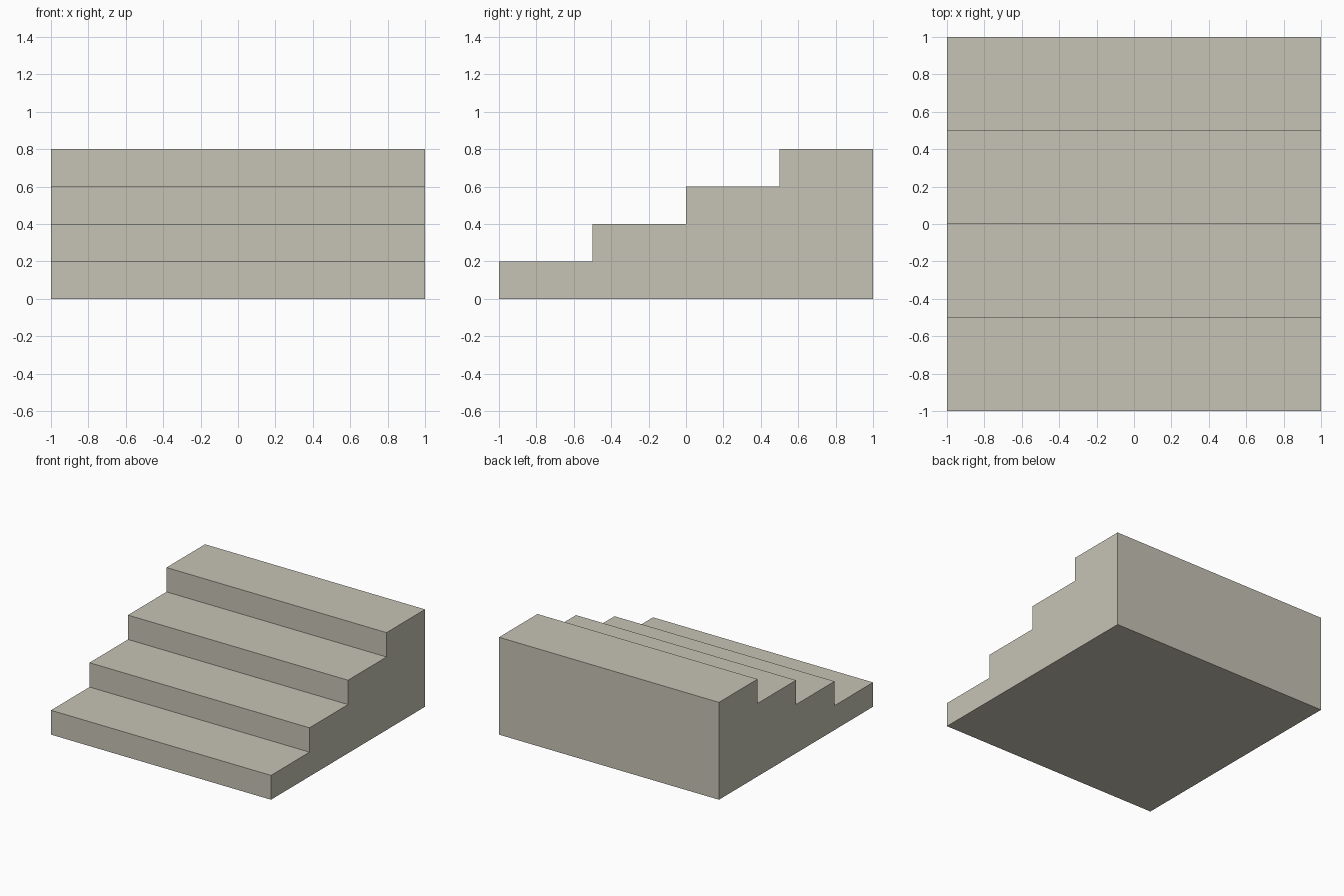
import bpy
import bmesh

cube = bpy.data.objects.get("Cube")
if cube:
    bpy.data.objects.remove(cube, do_unlink=True)

STEPS, WIDTH, TREAD, RISE = 4, 2.0, 0.5, 0.2

# Stone colour
stone = bpy.data.materials.new("warm_grey_stone")
stone.use_nodes = True
colour = (0.565, 0.546, 0.462, 1.0)
stone.diffuse_color = colour
stone.node_tree.nodes["Principled BSDF"].inputs["Base Color"].default_value = colour

# Stepped side profile: each step adds the bottom and top of its riser
front = -STEPS * TREAD / 2
profile = []
for i in range(STEPS):
    y = front + i * TREAD
    profile += [(y, i * RISE), (y, (i + 1) * RISE)]
profile += [(-front, STEPS * RISE), (-front, 0)]

# Solid staircase: profile extruded across the width
bm = bmesh.new()
side = bm.faces.new([bm.verts.new((-WIDTH / 2, y, z)) for y, z in profile])
result = bmesh.ops.extrude_face_region(bm, geom=[side], use_keep_orig=True)
moved = [v for v in result["geom"] if isinstance(v, bmesh.types.BMVert)]
bmesh.ops.translate(bm, verts=moved, vec=(WIDTH, 0, 0))
bmesh.ops.recalc_face_normals(bm, faces=bm.faces)

mesh = bpy.data.meshes.new("staircase")
bm.to_mesh(mesh)
bm.free()
mesh.materials.append(stone)
bpy.context.collection.objects.link(bpy.data.objects.new("staircase", mesh))
